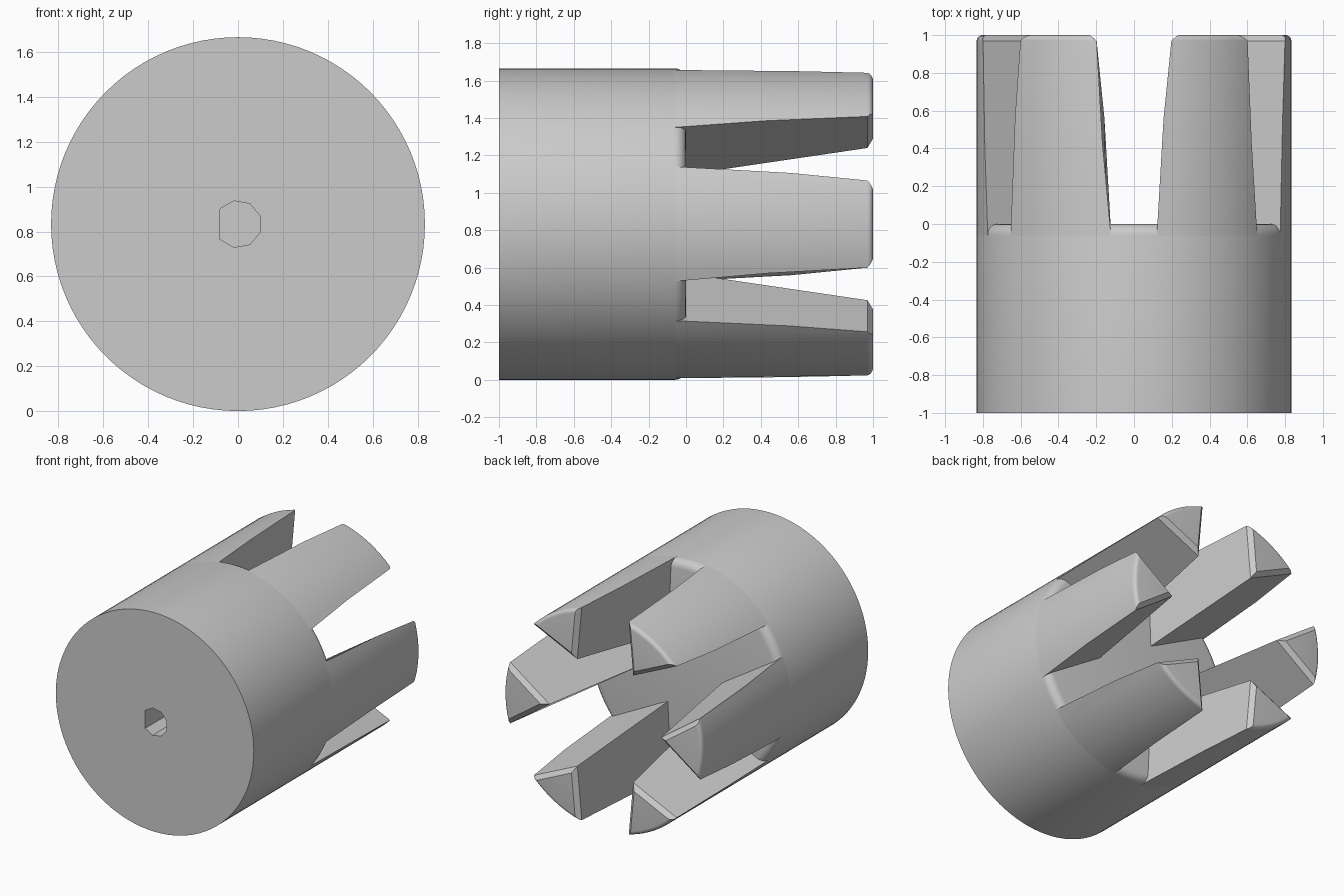
import bpy, bmesh
from math import sin, cos, tan, atan, pi, radians

R = 0.833       # outer radius, also the height of the axis
SEGMENTS = 96
TEETH = 6

cube = bpy.data.objects.get("Cube")
if cube:
    bpy.data.objects.remove(cube, do_unlink=True)

grey = bpy.data.materials.new("plain grey")
grey.use_nodes = True
grey.diffuse_color = (0.6, 0.6, 0.6, 1)
bsdf = next(n for n in grey.node_tree.nodes if n.type == "BSDF_PRINCIPLED")
bsdf.inputs["Base Color"].default_value = grey.diffuse_color


def make_object(name, bm):
    bmesh.ops.recalc_face_normals(bm, faces=bm.faces)
    mesh = bpy.data.meshes.new(name)
    bm.to_mesh(mesh)
    bm.free()
    mesh.materials.append(grey)
    obj = bpy.data.objects.new(name, mesh)
    bpy.context.collection.objects.link(obj)
    return obj


def loft(bm, rings):
    """Skin a list of equal point rings and cap both ends."""
    loops = [[bm.verts.new(p) for p in ring] for ring in rings]
    n = len(loops[0])
    for a, b in zip(loops, loops[1:]):
        for i in range(n):
            j = (i + 1) % n
            bm.faces.new((a[i], a[j], b[j], b[i]))
    bm.faces.new(loops[0])
    bm.faces.new(loops[-1])


def polar(r, angle, y):
    return (r * cos(angle), y, R + r * sin(angle))


def rounded_cylinder(name, y0, y1, fillet, steps=5):
    """Cylinder along y with a rounded rim at its back end."""
    profile = [(R, y0)]
    for i in range(steps + 1):
        t = i / steps * pi / 2
        profile.append((R - fillet * (1 - cos(t)), y1 - fillet * (1 - sin(t))))
    bm = bmesh.new()
    loft(bm, [[polar(r, 2 * pi * k / SEGMENTS, y) for k in range(SEGMENTS)]
              for r, y in profile])
    return make_object(name, bm)


def apply_boolean(obj, cutter, operation):
    mod = obj.modifiers.new("cut", "BOOLEAN")
    mod.operation = operation
    mod.solver = "EXACT"
    mod.object = cutter
    bpy.context.view_layer.objects.active = obj
    bpy.ops.object.modifier_apply(modifier=mod.name)
    bpy.data.objects.remove(cutter, do_unlink=True)


def wedge_ring(angle, y, inset=0.0):
    """Triangular tooth section, with its point towards the axis."""
    slope = 0.645 + 0.064 * y
    apex = 0.305 + 0.17 * y + inset / sin(atan(slope))
    far = 1.1
    half = (far - apex) * slope
    points = []
    for d, s in ((apex, 0), (far, half), (far, -half)):
        points.append((d * cos(angle) - s * sin(angle), y,
                       R + d * sin(angle) + s * cos(angle)))
    return points


# Solid base with a rounded rim that shows at the slot floors
base = rounded_cylinder("base", -1, 0, 0.06)

# Blind D-shaped shaft hole in the front
bm = bmesh.new()
angles = [radians(a) for a in range(-140, 141, 40)]
loft(bm, [[polar(0.105, a, y) for a in angles] for y in (-1.1, -0.25)])
apply_boolean(base, make_object("hole_cutter", bm), "DIFFERENCE")

# Ring of tapered teeth with chamfered ends
teeth = rounded_cylinder("teeth", -0.06, 1, 0.03)
bm = bmesh.new()
for k in range(TEETH):
    a = 2 * pi * k / TEETH
    loft(bm, [wedge_ring(a, -0.1), wedge_ring(a, 0.97),
              wedge_ring(a, 1.0, 0.03), wedge_ring(a, 1.02, 0.05)])
apply_boolean(teeth, make_object("wedge_cutter", bm), "INTERSECT")

# Smooth the round surfaces and keep the edges crisp
bpy.ops.object.select_all(action="DESELECT")
for obj in (base, teeth):
    obj.select_set(True)
bpy.context.view_layer.objects.active = base
bpy.ops.object.shade_smooth_by_angle(angle=radians(30))
